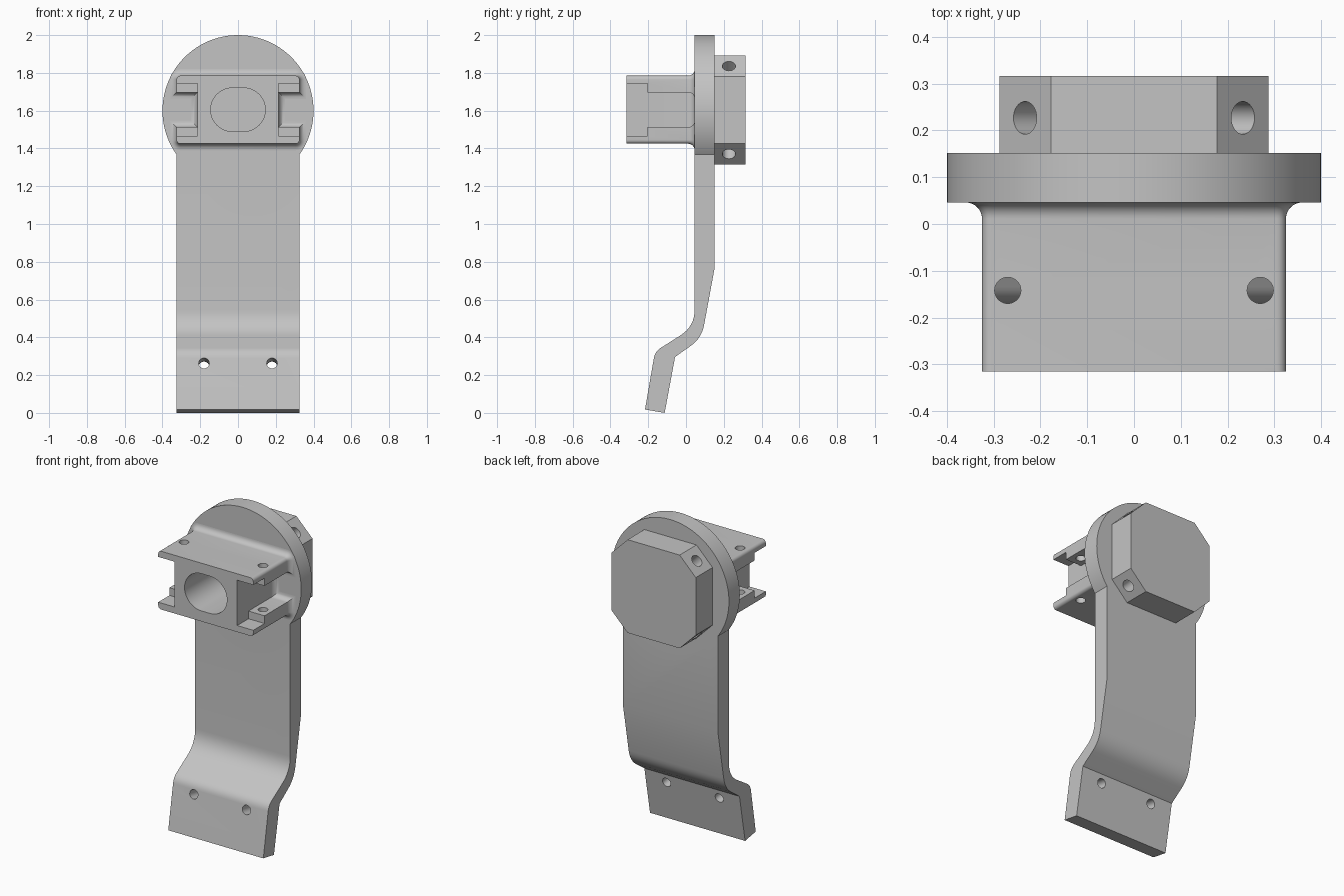
import bpy, bmesh, math
from mathutils import Vector

cube = bpy.data.objects.get("Cube")
if cube:
    bpy.data.objects.remove(cube, do_unlink=True)

grey = bpy.data.materials.new("plain grey")
grey.use_nodes = True
colour = (0.55, 0.55, 0.55, 1)
grey.diffuse_color = colour
grey.node_tree.nodes["Principled BSDF"].inputs["Base Color"].default_value = colour

ZC = 1.605                      # height of the head centre
FRONT, BACK = 0.046, 0.152      # faces of the main plate
HALF = 0.325                    # half width of arm and bracket


def loft(name, loops):
    """Skin equal-length loops of points and cap both ends."""
    bm = bmesh.new()
    rings = [[bm.verts.new(p) for p in loop] for loop in loops]
    n = len(rings[0])
    for a, b in zip(rings, rings[1:]):
        for i in range(n):
            j = (i + 1) % n
            bm.faces.new((a[i], a[j], b[j], b[i]))
    bm.faces.new(rings[0])
    bm.faces.new(rings[-1])
    bmesh.ops.recalc_face_normals(bm, faces=bm.faces)
    mesh = bpy.data.meshes.new(name)
    bm.to_mesh(mesh)
    bm.free()
    mesh.materials.append(grey)
    obj = bpy.data.objects.new(name, mesh)
    bpy.context.collection.objects.link(obj)
    return obj


def extrude_y(name, outline, y0, y1):
    return loft(name, [[(x, y, z) for x, z in outline] for y in (y0, y1)])


def arc(cx, cz, r, start, end, n):
    return [(cx + r * math.cos(math.radians(start + (end - start) * i / n)),
             cz + r * math.sin(math.radians(start + (end - start) * i / n)))
            for i in range(n + 1)]


def rod(name, centre, axis, r, length):
    """Cylinder centred on a point along an axis."""
    turn = Vector(axis).to_track_quat('Z', 'Y')
    loops = [[turn @ Vector((x, z, h)) + Vector(centre)
              for x, z in arc(0, 0, r, 0, 360, 32)[:-1]]
             for h in (-length / 2, length / 2)]
    return loft(name, loops)


def box(name, x0, x1, y0, y1, z0, z1):
    return extrude_y(name, [(x0, z0), (x1, z0), (x1, z1), (x0, z1)], y0, y1)


def combine(obj, tools, operation='DIFFERENCE'):
    for tool in tools:
        mod = obj.modifiers.new("cut", 'BOOLEAN')
        mod.operation, mod.solver, mod.object = operation, 'EXACT', tool
        bpy.context.view_layer.objects.active = obj
        bpy.ops.object.modifier_apply(modifier=mod.name)
        bpy.data.objects.remove(tool, do_unlink=True)


def soften(points, n=8):
    """Round the corners of a path; each point carries its rounding length."""
    out = []
    for i, (y, z, t) in enumerate(points):
        p = Vector((y, z))
        if not t:
            out.append(p)
            continue
        a = p + (Vector(points[i - 1][:2]) - p).normalized() * t
        b = p + (Vector(points[i + 1][:2]) - p).normalized() * t
        for k in range(n + 1):
            s = k / n
            out.append(a * (1 - s) ** 2 + p * 2 * s * (1 - s) + b * s ** 2)
    return out


def bore():
    """Oblong blind pocket through the head."""
    outline = arc(0.03, ZC, 0.115, -90, 90, 20) + arc(-0.03, ZC, 0.115, 90, 270, 20)
    return extrude_y("bore_cutter", outline, -0.5, 0.2)


# Bent arm with tilted foot, joined to the round plate
profile = soften([
    (FRONT, 1.6, 0), (FRONT, 0.458, 0.09), (-0.164, 0.325, 0.035),
    (-0.217, 0.018, 0), (-0.113, 0, 0), (-0.058, 0.296, 0),
    (0.083, 0.396, 0.07), (BACK, 0.77, 0), (BACK, 1.6, 0)])
arm = loft("arm_and_round_plate", [[(x, y, z) for y, z in profile] for x in (-HALF, HALF)])
disc = extrude_y("disc", arc(0, 1.6, 0.4, 0, 360, 96)[:-1], FRONT, BACK)
combine(arm, [disc], 'UNION')
combine(arm, [bore()] + [rod("foot_hole", (s * 0.18, -0.12, 0.253), (0, -0.985, 0.174), 0.028, 0.4)
                         for s in (-1, 1)])


# Front bracket: I-shaped section flaring into the plate with a fillet
def bracket_outline(d):
    web, lug, top, r = 0.215 + d, 0.0925 - d, 0.18 + d, 0.02 + d
    q = [(web, lug), (HALF + d, lug)] + arc(HALF + d - r, top - r, r, 0, 90, 6)
    half = q + [(-x, z) for x, z in reversed(q)]
    return half + [(-x, -z) for x, z in half]


F = 0.035
sections = [(-0.315, 0)] + [
    (FRONT - F + F * math.sin(a), F * (1 - math.cos(a)))
    for a in (math.radians(90 * i / 8) for i in range(9))]
bracket = loft("front_bracket", [[(x, y, ZC + z) for x, z in bracket_outline(d)]
                                 for y, d in sections])
cuts = [bore()]
for s in (-1, 1):
    x0, x1 = sorted((s * 0.215, s * 0.4))
    cuts.append(box("lug_step", x0, x1, -0.4, -0.205, ZC - 0.14, ZC + 0.14))
    cuts.append(rod("lug_hole", (s * 0.27, -0.142, ZC), (0, 0, 1), 0.028, 0.6))
combine(bracket, cuts)

# Rear block with chamfered corners and a hole in each chamfer
W, C = 0.288, 0.11
corner = [(W, W - C), (W - C, W)]
side = corner + [(-x, z) for x, z in reversed(corner)]
octagon = [(x, z + 1.603) for x, z in side + [(-x, -z) for x, z in side]]
block = extrude_y("rear_block", octagon, BACK, 0.316)
m = W - C / 2
combine(block, [bore()] + [rod("chamfer_hole", (sx * m, 0.227, 1.603 + sz * m), (sx, 0, sz), 0.035, 0.26)
                           for sx in (-1, 1) for sz in (-1, 1)])

# Smooth the curved faces, keep the edges sharp
for obj in (arm, bracket, block):
    bpy.ops.object.select_all(action='DESELECT')
    obj.select_set(True)
    bpy.context.view_layer.objects.active = obj
    bpy.ops.object.shade_smooth_by_angle(angle=math.radians(30))
